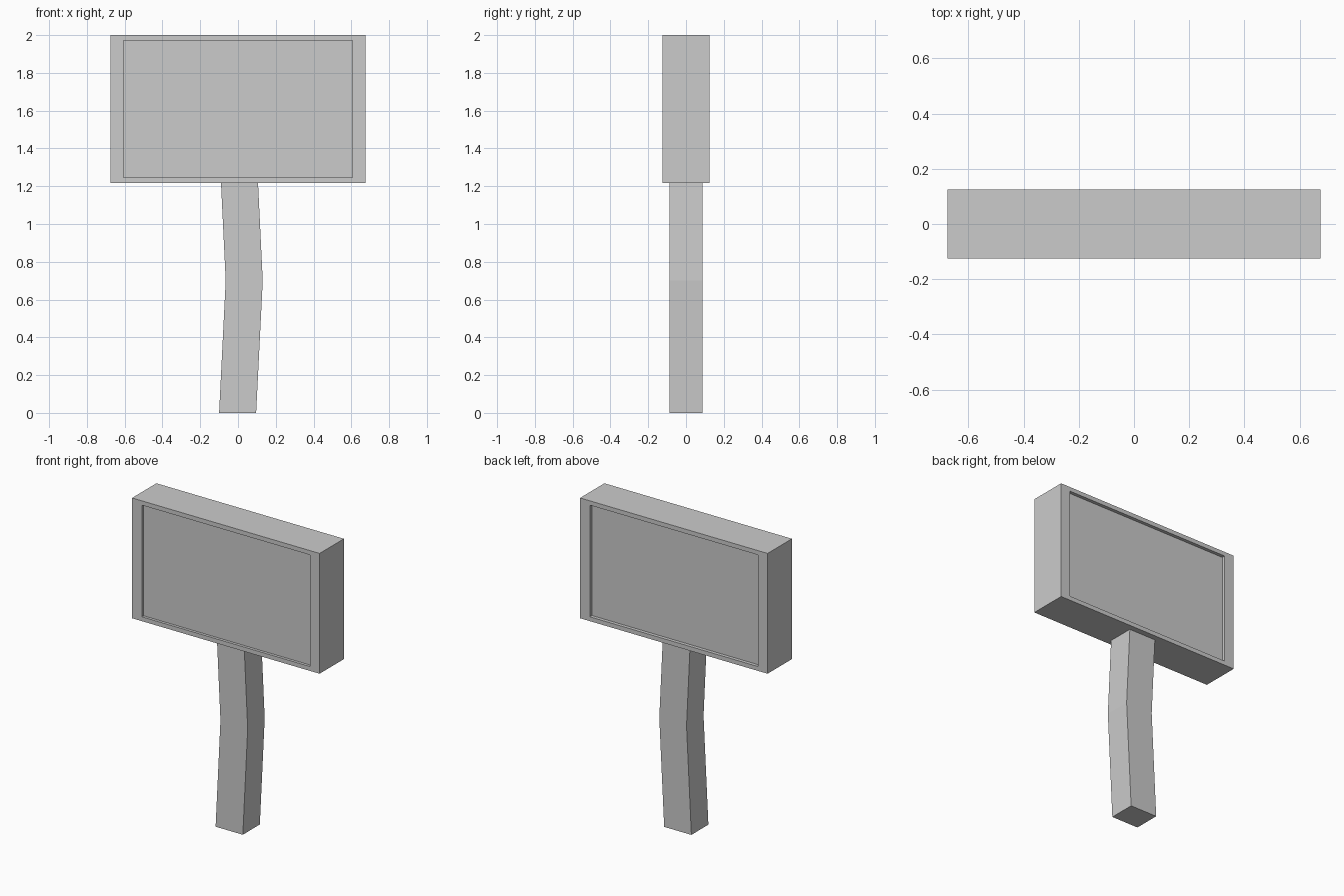
import bpy, bmesh
from mathutils import Vector

if "Cube" in bpy.data.objects:
    bpy.data.objects.remove(bpy.data.objects["Cube"])


def add_object(name, bm):
    bmesh.ops.recalc_face_normals(bm, faces=bm.faces)
    mesh = bpy.data.meshes.new(name)
    bm.to_mesh(mesh)
    bm.free()
    obj = bpy.data.objects.new(name, mesh)
    bpy.context.collection.objects.link(obj)
    return obj


# Sign board: a box with a shallow recessed panel on front and back
WIDTH, DEPTH, BOTTOM, TOP = 1.35, 0.25, 1.217, 2.0
PANEL_HALF_WIDTH, RIM = 0.605, 0.04
bm = bmesh.new()
bmesh.ops.create_cube(bm, size=1)
bmesh.ops.scale(bm, vec=(WIDTH, DEPTH, TOP - BOTTOM), verts=bm.verts)
bmesh.ops.translate(bm, vec=(0, 0, (TOP + BOTTOM) / 2), verts=bm.verts)
bm.normal_update()
for side, recess in ((-1, 0.018), (1, 0.022)):
    panel = next(f for f in bm.faces if f.normal.y * side > 0.9)
    # outline of the recess
    bmesh.ops.inset_region(bm, faces=[panel], thickness=RIM)
    for v in panel.verts:
        v.co.x = PANEL_HALF_WIDTH if v.co.x > 0 else -PANEL_HALF_WIDTH
    # push the panel straight in
    floor = bmesh.ops.extrude_discrete_faces(bm, faces=[panel])["faces"][0]
    bmesh.ops.translate(bm, vec=(0, -side * recess, 0), verts=floor.verts)
    bm.normal_update()
add_object("sign_board", bm)

# Post: square section swept through three levels with a slight bend
HALF_X, HALF_Y = 0.098, 0.0875
bm = bmesh.new()
rings = []
for x, z in ((-0.002, 0), (0.033, 0.7), (0.008, BOTTOM)):
    corners = ((-1, -1), (1, -1), (1, 1), (-1, 1))
    rings.append([bm.verts.new(Vector((x + a * HALF_X, b * HALF_Y, z)))
                  for a, b in corners])
for low, high in zip(rings, rings[1:]):
    for i in range(4):
        j = (i + 1) % 4
        bm.faces.new((low[i], low[j], high[j], high[i]))
bm.faces.new(rings[0][::-1])
bm.faces.new(rings[-1])
add_object("post", bm)
